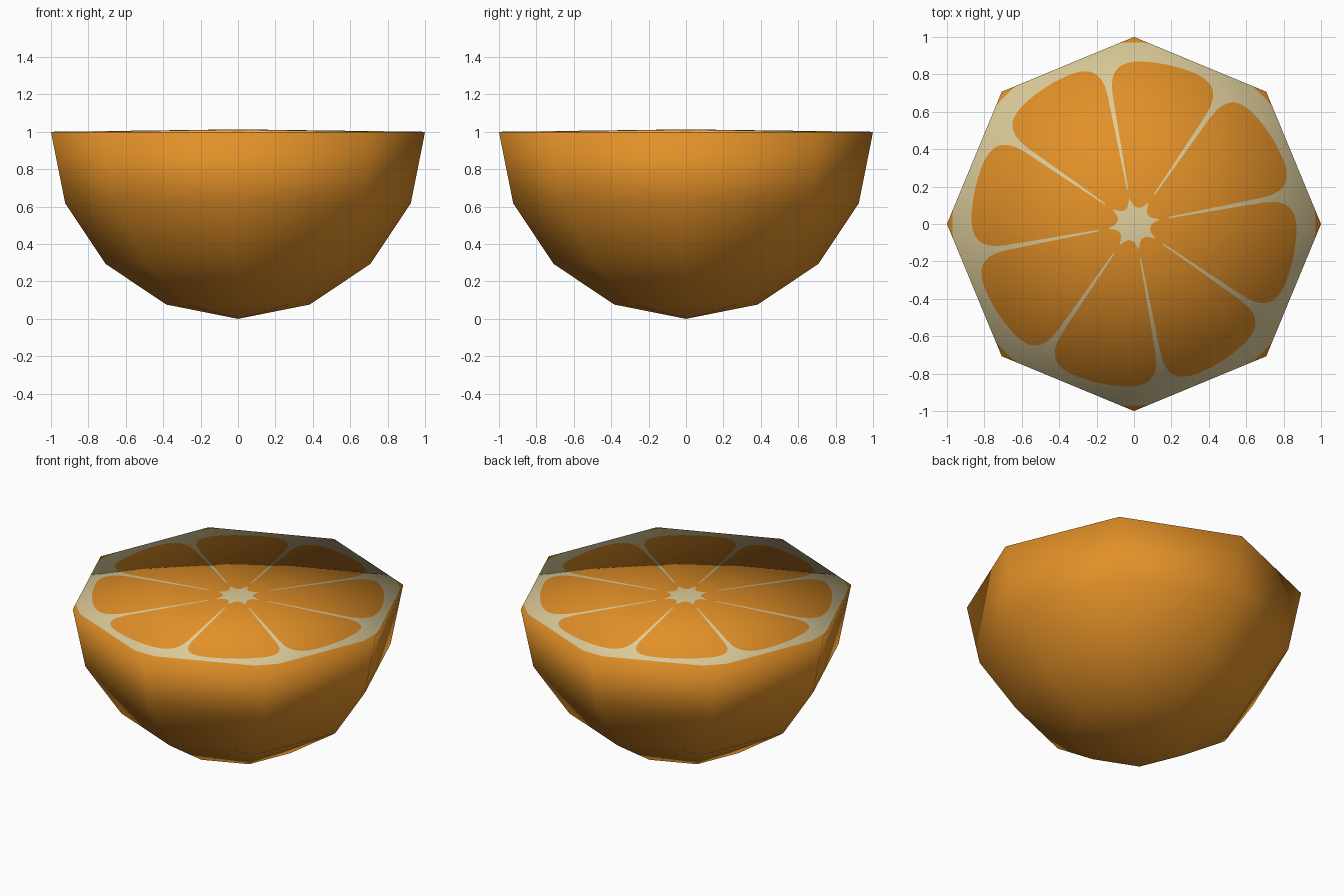
import bpy, bmesh, math
from mathutils import Vector

if "Cube" in bpy.data.objects:
    bpy.data.objects.remove(bpy.data.objects["Cube"])

APOTHEM = math.cos(math.pi / 8)
RIM_OUT, RIM_UP = 0.83, 0.55      # smooth normal shared by peel and cut face at the rim


def material(name, rgb):
    m = bpy.data.materials.new(name)
    m.diffuse_color = (*rgb, 1)
    m.use_nodes = True
    m.node_tree.nodes["Principled BSDF"].inputs["Base Color"].default_value = m.diffuse_color
    return m


orange = material("orange", (0.76, 0.28, 0.021))
pith = material("pale pith", (0.73, 0.61, 0.33))


def octagon_radius(deg):
    return APOTHEM / math.cos(math.radians(deg % 45 - 22.5))


def finish(name, bm, mats, normal_at):
    """Turn a bmesh into a smooth object with given vertex normals."""
    bmesh.ops.remove_doubles(bm, verts=bm.verts, dist=1e-5)
    me = bpy.data.meshes.new(name)
    for f in bm.faces:
        f.smooth = True
    bm.to_mesh(me)
    bm.free()
    for m in mats:
        me.materials.append(m)
    me.normals_split_custom_set_from_vertices(
        [normal_at(v.co).normalized() for v in me.vertices])
    bpy.context.collection.objects.link(bpy.data.objects.new(name, me))


def polar(r, deg, z):
    a = math.radians(deg)
    return Vector((r * math.cos(a), r * math.sin(a), z))


def add_face(bm, pts, index=0):
    pts = [p for i, p in enumerate(pts) if (p - pts[i - 1]).length > 1e-5]
    if len(pts) > 2:
        bm.faces.new([bm.verts.new(p) for p in pts]).material_index = index


# peel: eight-sided half sphere, four rings
bm = bmesh.new()
for k in range(8):
    a, b = 45 * k, 45 * k + 45
    for i in range(4):
        lo, hi = math.radians(22.5 * i), math.radians(22.5 * (i + 1))
        (r0, z0), (r1, z1) = [(math.sin(t), 1 - math.cos(t)) for t in (lo, hi)]
        add_face(bm, [polar(r0, a, z0), polar(r0, b, z0), polar(r1, b, z1), polar(r1, a, z1)])


def peel_normal(p):
    if p.z > 0.99:
        return Vector((p.x * RIM_OUT, p.y * RIM_OUT, RIM_UP))
    return p - Vector((0, 0, 1))


finish("peel", bm, [orange], peel_normal)

# cut face: low eight-sided dome, coloured by polar bands
HALF = [0, 4, 7.6, 10, 12, 14, 16.4, 18, 19.2, 20.3, 21, 21.4, 22.5]
COLUMNS = [-u for u in HALF[:0:-1]] + HALF
EDGE = 21.4                       # half angle of one segment


def bands(u, deg):
    s = abs(u) / 22.5
    rim = octagon_radius(deg)
    core = 0.09 + 0.05 * s ** 3
    outer = 0.70 + 0.17 * math.sqrt(max(0, 1 - (abs(u) / EDGE) ** 6))
    return [polar(r, deg, 1 + 0.013 * (1 - r / rim))
            for r in (0, core, 0.19, outer, min(0.971, rim), rim)]


bm = bmesh.new()
for k in range(8):
    mid = 33 + 45 * k
    for u0, u1 in zip(COLUMNS, COLUMNS[1:]):
        p, q = bands(u0, mid + u0), bands(u1, mid + u1)
        membrane = max(abs(u0), abs(u1)) > EDGE + 0.01
        colours = [1, 0, 1 if membrane else 0, 1, 0]
        for i, c in enumerate(colours):
            add_face(bm, [p[i], p[i + 1], q[i + 1], q[i]], c)


def cut_normal(p):
    # blend from straight up at the centre to the rim normal
    deg = math.degrees(math.atan2(p.y, p.x))
    t = math.hypot(p.x, p.y) / octagon_radius(deg)
    return Vector((p.x * RIM_OUT, p.y * RIM_OUT, 1 - t + t * RIM_UP))


finish("cut_face", bm, [orange, pith], cut_normal)
